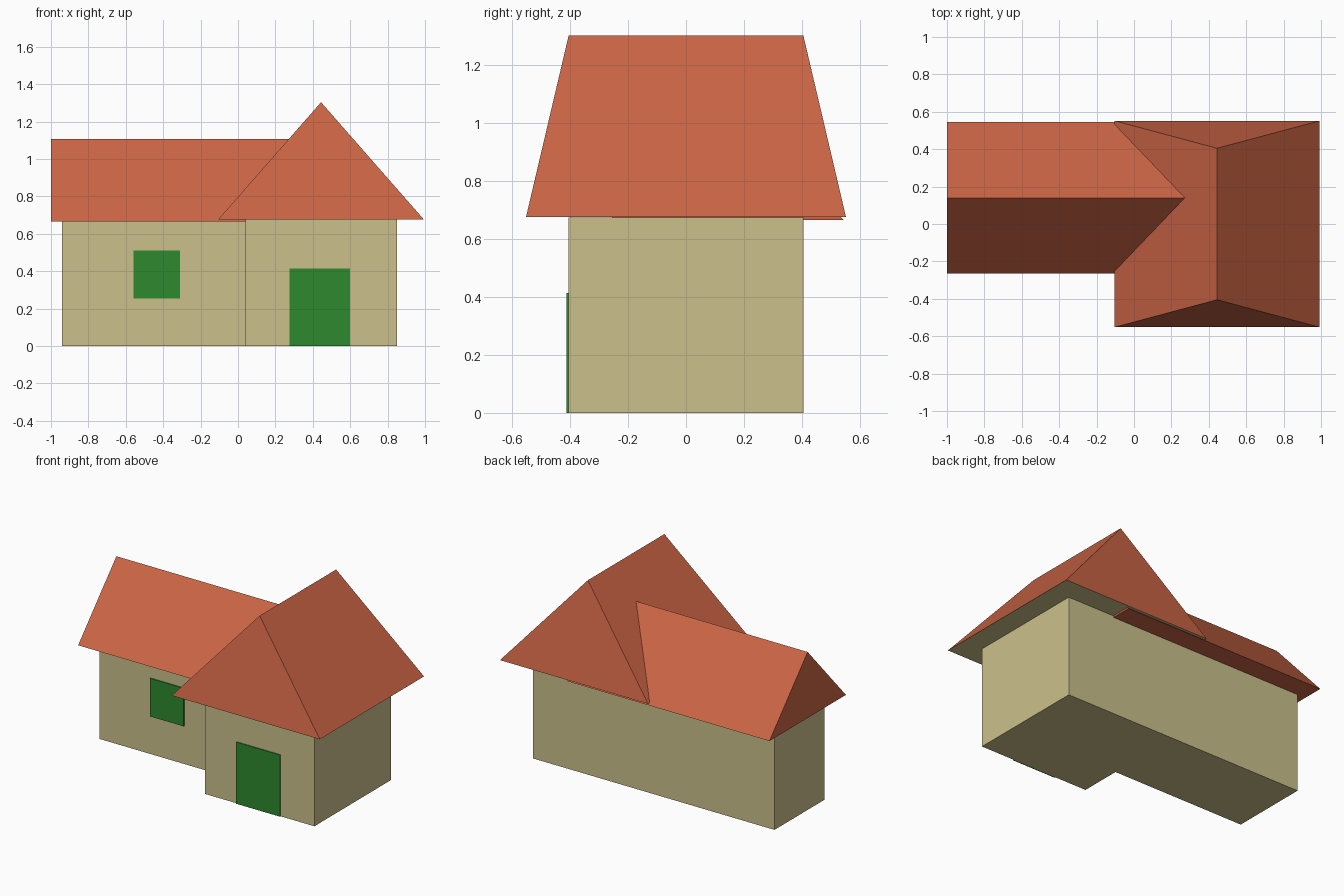
import bpy, bmesh

if "Cube" in bpy.data.objects:
    bpy.data.objects.remove(bpy.data.objects["Cube"])


def material(name, rgb):
    m = bpy.data.materials.new(name)
    m.diffuse_color = (*rgb, 1)
    m.use_nodes = True
    m.node_tree.nodes["Principled BSDF"].inputs["Base Color"].default_value = m.diffuse_color
    return m


PLASTER = material("beige plaster", (0.60, 0.53, 0.26))
TILES = material("red tiles", (0.60, 0.13, 0.06))
GREEN = material("green paint", (0.026, 0.25, 0.028))


def solid(name, points, *mats):
    """Convex solid round the points; a second material goes on the underside."""
    bm = bmesh.new()
    for p in points:
        bm.verts.new(p)
    bmesh.ops.convex_hull(bm, input=bm.verts[:])
    bmesh.ops.dissolve_limit(bm, angle_limit=0.01, verts=bm.verts[:], edges=bm.edges[:])
    bmesh.ops.recalc_face_normals(bm, faces=bm.faces[:])
    for f in bm.faces:
        f.material_index = int(len(mats) > 1 and f.normal.z < -0.9)
    mesh = bpy.data.meshes.new(name)
    bm.to_mesh(mesh)
    bm.free()
    for m in mats:
        mesh.materials.append(m)
    ob = bpy.data.objects.new(name, mesh)
    bpy.context.collection.objects.link(ob)
    return ob


def box(name, xs, ys, zs, mat):
    return solid(name, [(x, y, z) for x in xs for y in ys for z in zs], mat)


# Walls of the main block and the side wing
box("main_walls", (0.04, 0.85), (-0.405, 0.405), (0, 0.675), PLASTER)
box("wing_walls", (-0.94, 0.04), (-0.125, 0.405), (0, 0.665), PLASTER)

# Main roof: steep hipped ends, ridge along y, plaster underside
eaves = [(x, y, 0.677) for x in (-0.105, 0.993) for y in (-0.552, 0.552)]
ridge = [(0.444, y, 1.303) for y in (-0.405, 0.405)]
solid("main_roof", eaves + ridge, TILES, PLASTER)

# Wing roof: gabled prism, ridge along x, running into the main roof
profile = [(-0.265, 0.665), (0.14, 1.107), (0.545, 0.665)]
solid("wing_roof", [(x, y, z) for x in (-1.0, 0.5) for y, z in profile], TILES)

# Door and window as thin plates
box("door", (0.275, 0.60), (-0.412, -0.404), (0, 0.413), GREEN)
box("window", (-0.56, -0.31), (-0.132, -0.124), (0.255, 0.51), GREEN)
